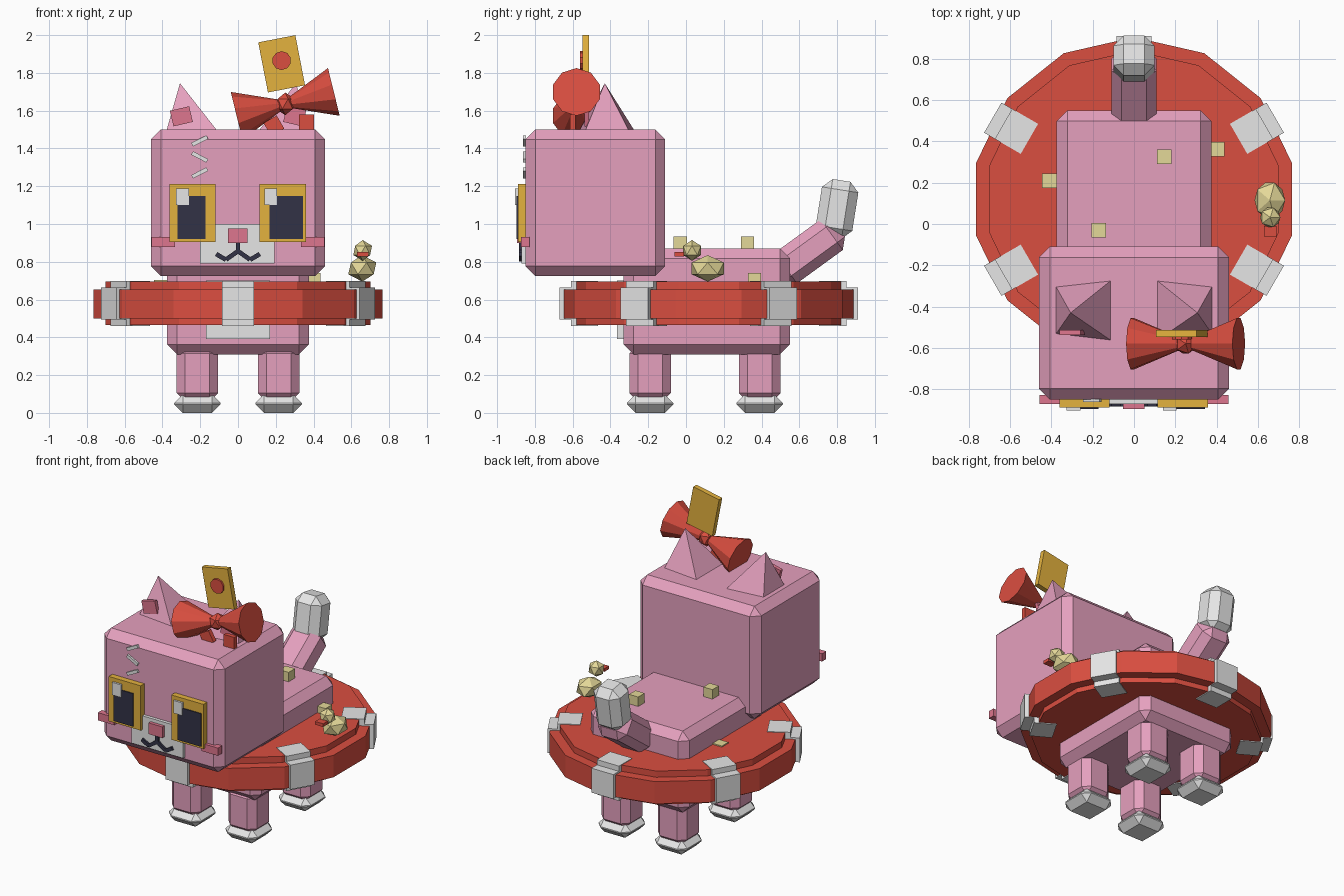
import bpy, bmesh, math
from mathutils import Matrix, Vector

old = bpy.data.objects.get("Cube")
if old:
    bpy.data.objects.remove(old)


def material(name, rgb):
    lin = [((c / 255 + 0.055) / 1.055) ** 2.4 for c in rgb] + [1]
    m = bpy.data.materials.new(name)
    m.diffuse_color = lin
    m.use_nodes = True
    m.node_tree.nodes["Principled BSDF"].inputs["Base Color"].default_value = lin
    return m


PINK = material("pink", (229, 160, 190))
WHITE = material("white", (230, 230, 230))
RED = material("red", (218, 78, 64))
GOLD = material("gold", (228, 178, 62))
DARK = material("dark", (50, 50, 70))
ROSE = material("rose", (222, 118, 142))
TAN = material("tan", (228, 216, 152))


def finish(name, bm, mat, matrix=None):
    if matrix:
        bm.transform(matrix)
    bmesh.ops.recalc_face_normals(bm, faces=bm.faces)
    me = bpy.data.meshes.new(name)
    bm.to_mesh(me)
    bm.free()
    me.materials.append(mat)
    ob = bpy.data.objects.new(name, me)
    bpy.context.collection.objects.link(ob)
    return ob


def box(name, loc, size, mat, bevel=0, rot=0, axis='Y'):
    """Box with chamfered edges, turned by rot degrees about one axis."""
    bm = bmesh.new()
    bmesh.ops.create_cube(bm, size=1)
    bmesh.ops.scale(bm, vec=size, verts=bm.verts)
    if bevel:
        bmesh.ops.bevel(bm, geom=bm.edges[:], offset=bevel, segments=1, affect='EDGES')
    turn = Matrix.Rotation(math.radians(rot), 4, axis)
    return finish(name, bm, mat, Matrix.Translation(loc) @ turn)


def plate(name, x0, x1, z0, z1, y0, y1, mat, bevel=0):
    return box(name, ((x0 + x1) / 2, (y0 + y1) / 2, (z0 + z1) / 2),
               (x1 - x0, y1 - y0, z1 - z0), mat, bevel)


def cone(name, loc, r1, r2, depth, sides, mat, direction):
    bm = bmesh.new()
    bmesh.ops.create_cone(bm, cap_ends=True, segments=sides, radius1=r1, radius2=r2, depth=depth)
    turn = Vector(direction).to_track_quat('Z', 'Y').to_matrix().to_4x4()
    return finish(name, bm, mat, Matrix.Translation(loc) @ turn)


def ball(name, loc, size, mat):
    bm = bmesh.new()
    bmesh.ops.create_icosphere(bm, subdivisions=1, radius=1)
    return finish(name, bm, mat, Matrix.Translation(loc) @ Matrix.Diagonal((*size, 1)))


# Head, body, belly
plate("head", -.46, .46, .725, 1.5, -.85, -.11, PINK, .052)
plate("body", -.375, .375, .31, .87, -.33, .55, PINK, .052)
plate("belly_patch", -.17, .17, .39, .7, -.365, -.32, WHITE)

# Legs and paws
for end, y in (("front", -.19), ("back", .39)):
    for side, x in (("right", -.215), ("left", .215)):
        box(f"{end}_{side}_leg", (x, y, .21), (.22, .22, .3), PINK, .045)
        box(f"{end}_{side}_paw", (x, y, .049), (.245, .245, .098), WHITE, .045)

# Tail
box("tail_base", (0, .65, .855), (.22, .4, .2), PINK, .05, 36, 'X')
box("tail_tip", (0, .8, 1.08), (.2, .195, .305), WHITE, .05, -9, 'X')

# Stepped swim ring
RING_Y, SIDES = .12, 14
profile = [(.3, .695), (.72, .695), (.72, .652), (.785, .652),
           (.785, .5), (.72, .5), (.72, .465), (.3, .465)]
bm = bmesh.new()
loops = []
for i in range(SIDES):
    a = math.tau * i / SIDES + math.pi / 2
    loops.append([bm.verts.new((r * math.cos(a), RING_Y + r * math.sin(a), z)) for r, z in profile])
for i in range(SIDES):
    p, q = loops[i], loops[(i + 1) % SIDES]
    for j in range(len(profile)):
        k = (j + 1) % len(profile)
        bm.faces.new((p[j], q[j], q[k], p[k]))
finish("swim_ring", bm, RED)

# White straps around the ring
for i in range(6):
    a = math.radians(30 + 60 * i)
    for part, r0, r1, h in (("inner", .585, .73, .24), ("outer", .68, .79, .168)):
        r = (r0 + r1) / 2
        box(f"strap_{part}_{i + 1}", (r * math.cos(a), RING_Y + r * math.sin(a), .579),
            (r1 - r0, .168, h), WHITE, 0, 30 + 60 * i, 'Z')

# Eyes
for side, x, p0, p1, h in (("right", -.24, -.32, -.173, -.327), ("left", .237, .168, .345, .14)):
    plate(f"{side}_eye_frame", x - .122, x + .122, .905, 1.213, -.89, -.84, GOLD)
    plate(f"{side}_pupil", p0, p1, .92, 1.147, -.897, -.888, DARK)
    plate(f"{side}_eye_glint", h, h + .067, 1.1, 1.187, -.904, -.887, WHITE)

# Muzzle, nose, mouth, cheeks
plate("muzzle", -.2, .193, .79, 1.0, -.872, -.84, WHITE)
plate("nose", -.054, .05, .9, .977, -.895, -.86, ROSE)
plate("mouth_stem", -.011, .011, .84, .91, -.885, -.865, DARK)
for s in (-1, 1):
    side = "left" if s > 0 else "right"
    box(f"{side}_mouth_inner", (s * .033, -.877, .833), (.075, .016, .024), DARK, 0, s * 35)
    box(f"{side}_mouth_outer", (s * .09, -.877, .826), (.06, .016, .024), DARK, 0, -s * 30)
    box(f"{side}_cheek", (s * .395, -.85, .905), (.125, .045, .053), ROSE)

# Forehead stripes
for i, (z, t) in enumerate(((1.44, -27), (1.355, 27), (1.27, -27))):
    box(f"forehead_stripe_{i + 1}", (-.203, -.855, z), (.09, .016, .021), WHITE, 0, t)

# Ears
for s in (-1, 1):
    side = "left" if s > 0 else "right"
    bm = bmesh.new()
    base = [bm.verts.new((s * x, y, 1.49)) for x, y in
            ((.38, -.3), (.107, -.27), (.107, -.567), (.38, -.535))]
    tip = bm.verts.new((s * .307, -.43, 1.745))
    bm.faces.new(base)
    for i in range(4):
        bm.faces.new((base[i], base[(i + 1) % 4], tip))
    finish(f"{side}_ear", bm, PINK)
    box(f"{side}_inner_ear", (s * .3, -.525, 1.57), (.105, .025, .085), ROSE, 0, s * 13)

# Bow
tilt = math.radians(13.8)
axis = Vector((math.cos(tilt), 0, math.sin(tilt)))
centre = Vector((.25, -.58, 1.636))
for side, s in (("right", -1), ("left", 1)):
    cone(f"bow_{side}_loop", centre + axis * s * .14, .025, .13, .25, 10, RED, axis * s)
ball("bow_knot", centre, (.055, .055, .06), RED)
box("bow_right_tail", (.19, -.6, 1.52), (.08, .03, .08), RED, 0, -30)
box("bow_left_tail", (.362, -.6, 1.54), (.08, .03, .08), RED)

# Gold tag with red dot
box("tag", (.231, -.53, 1.848), (.2, .035, .27), GOLD, 0, -11)
cone("tag_dot", (.231, -.55, 1.865), .05, .05, .02, 10, RED, (0, -1, 0))

# Small bird on the ring
ball("bird_body", (.658, .115, .765), (.083, .1, .07), TAN)
ball("bird_head", (.66, .032, .86), (.055, .055, .055), TAN)
box("bird_beak", (.66, -.035, .84), (.062, .05, .022), RED)

# Crumbs
for i, loc in enumerate(((-.41, .21, .668), (.403, .362, .705), (.147, .325, .9), (-.17, -.03, .9))):
    box(f"crumb_{i + 1}", loc, (.07, .07, .07), TAN)
